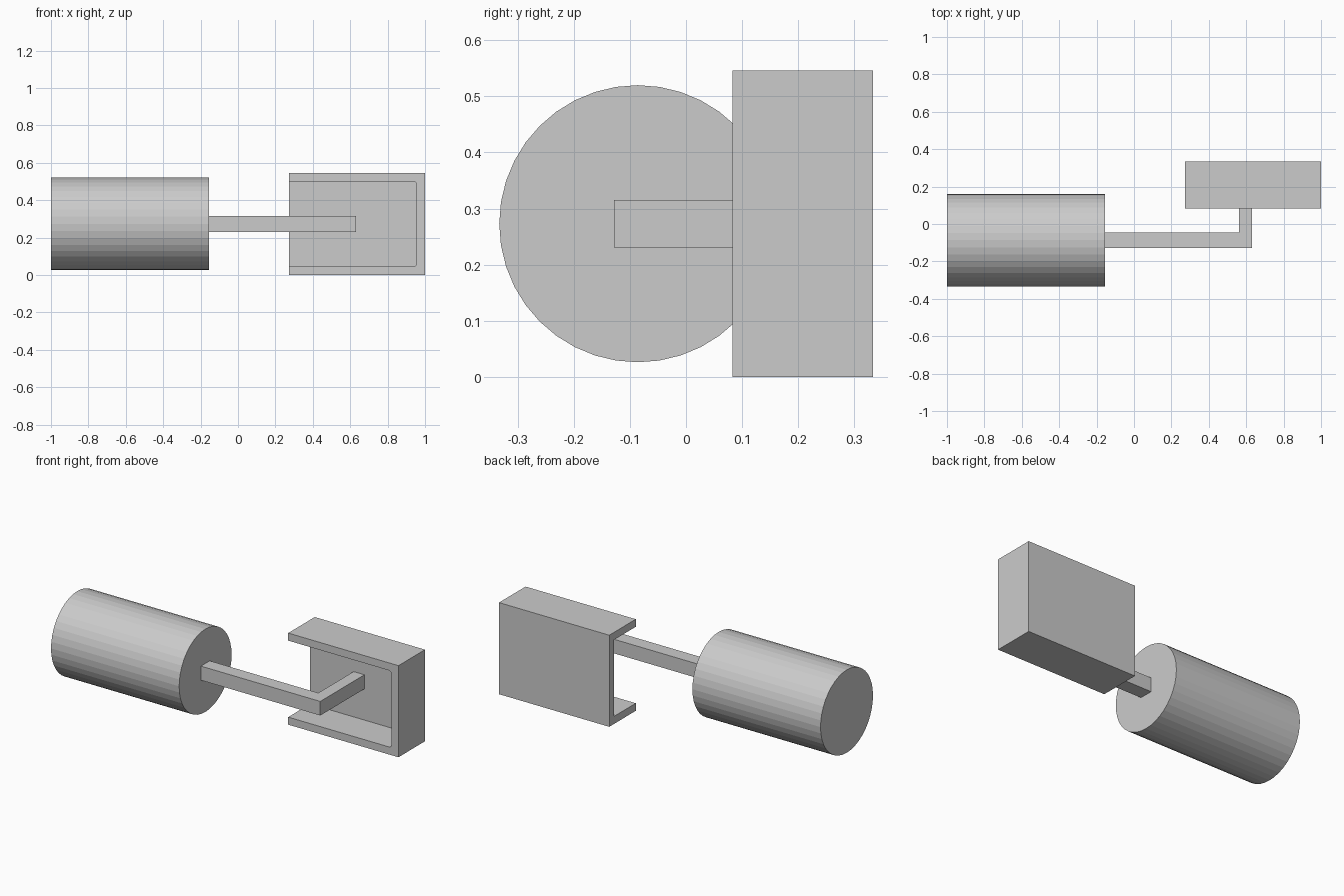
import bpy
import bmesh
import math
from mathutils import Vector, Matrix

cube = bpy.data.objects.get("Cube")
if cube:
    bpy.data.objects.remove(cube, do_unlink=True)

grey = bpy.data.materials.new("light_grey")
grey.use_nodes = True
grey.diffuse_color = (0.6, 0.6, 0.6, 1)
grey.node_tree.nodes["Principled BSDF"].inputs["Base Color"].default_value = (0.6, 0.6, 0.6, 1)


def finish(name, bm):
    bmesh.ops.recalc_face_normals(bm, faces=bm.faces)
    mesh = bpy.data.meshes.new(name)
    bm.to_mesh(mesh)
    bm.free()
    mesh.materials.append(grey)
    obj = bpy.data.objects.new(name, mesh)
    bpy.context.collection.objects.link(obj)
    return obj


def prism(name, points, sweep):
    """Extrude a closed outline along the sweep vector."""
    bm = bmesh.new()
    face = bm.faces.new([bm.verts.new(p) for p in points])
    top = bmesh.ops.extrude_face_region(bm, geom=[face])["geom"]
    bmesh.ops.translate(bm, vec=Vector(sweep),
                        verts=[v for v in top if isinstance(v, bmesh.types.BMVert)])
    return finish(name, bm)


MID_Z = 0.273
BAR_Y = -0.086

# Round grip, lying along x
bm = bmesh.new()
bmesh.ops.create_cone(bm, cap_ends=True, segments=40, radius1=0.247, radius2=0.247,
                      depth=0.845,
                      matrix=Matrix.Translation((-0.5775, BAR_Y, MID_Z))
                      @ Matrix.Rotation(math.pi / 2, 4, "Y"))
finish("grip", bm)

# Bent square arm from the grip to the back plate of the bracket
left, inner, outer = -0.155, 0.561, 0.632
front, back, tip = -0.128, -0.045, 0.289
outline = [(left, front), (outer, front), (outer, tip),
           (inner, tip), (inner, back), (left, back)]
prism("bent_arm", [(x, y, MID_Z - 0.042) for x, y in outline], (0, 0, 0.084))

# Bracket: a block hollowed from the front and the grip side
x0, x1, y0, y1, height, wall = 0.273, 1.0, 0.083, 0.333, 0.546, 0.045
bracket = prism("bracket", [(x0, y0, 0), (x1, y0, 0), (x1, y0, height), (x0, y0, height)],
                (0, y1 - y0, 0))

# Hollow with two small rounded corners
r = 0.018
hollow = [(x0 - 0.1, wall)]
for start, cz in ((-90, wall + r), (0, height - wall - r)):
    for i in range(5):
        a = math.radians(start + i * 22.5)
        hollow.append((x1 - wall - r + r * math.cos(a), cz + r * math.sin(a)))
hollow.append((x0 - 0.1, height - wall))
cutter = prism("hollow_cutter", [(x, y0 - 0.1, z) for x, z in hollow],
               (0, y1 - wall - y0 + 0.1, 0))
cutter.hide_render = True
cutter.hide_viewport = True

cut = bracket.modifiers.new("hollow", "BOOLEAN")
cut.operation = "DIFFERENCE"
cut.solver = "EXACT"
cut.object = cutter

# Apply the cut and drop the cutter
bpy.context.view_layer.update()
evaluated = bracket.evaluated_get(bpy.context.evaluated_depsgraph_get())
bracket.data = bpy.data.meshes.new_from_object(evaluated)
bracket.modifiers.clear()
bpy.data.objects.remove(cutter, do_unlink=True)
